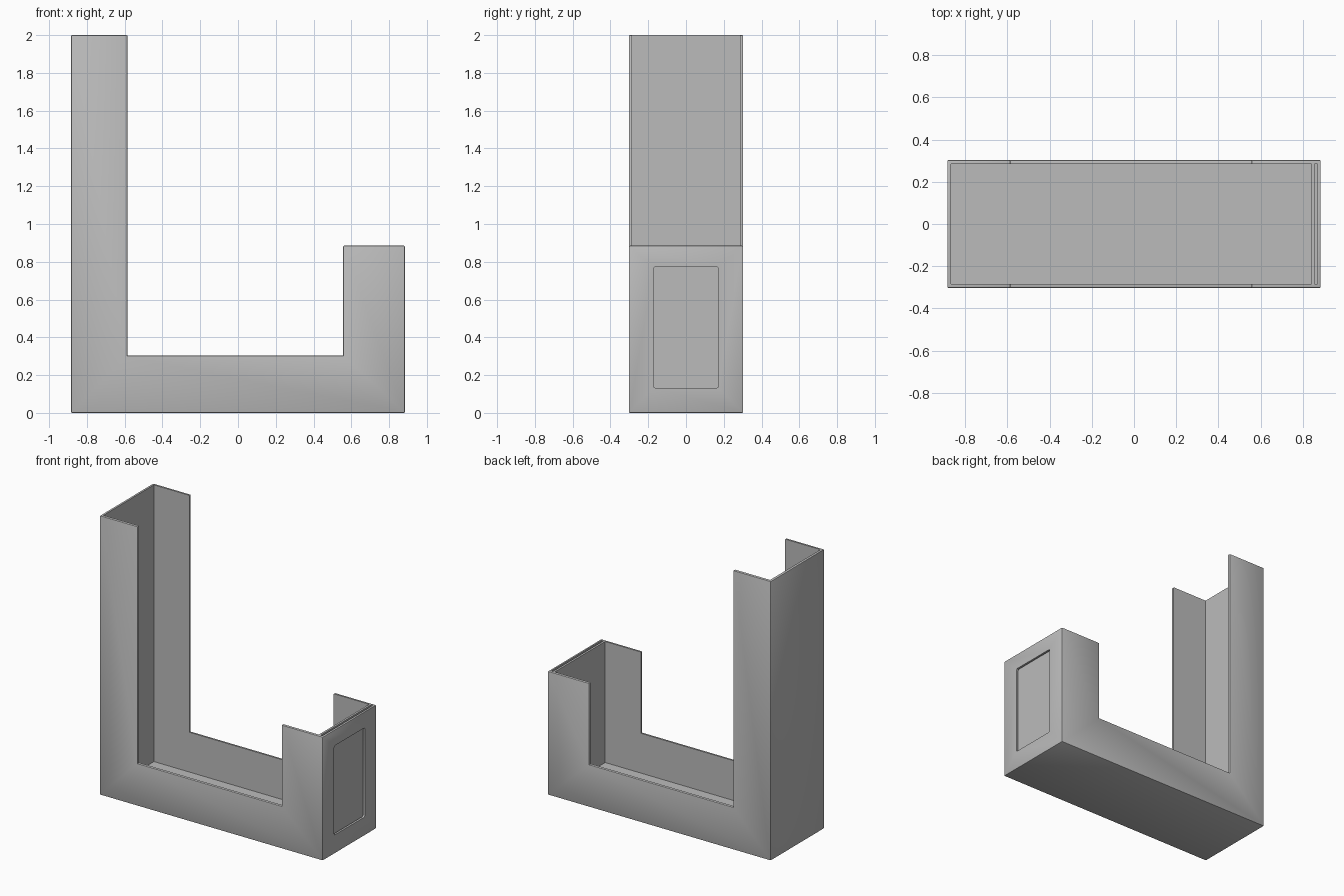
import bpy, bmesh

cube = bpy.data.objects.get("Cube")
if cube:
    bpy.data.objects.remove(cube, do_unlink=True)

# Single plain grey plastic
grey = bpy.data.materials.new("light grey")
grey.use_nodes = True
colour = (0.5, 0.5, 0.5, 1)
grey.diffuse_color = colour
grey.node_tree.nodes["Principled BSDF"].inputs["Base Color"].default_value = colour

HALF_X, HALF_Y = 0.884, 0.303
WALL = 0.018


def make_object(name, bm):
    bmesh.ops.recalc_face_normals(bm, faces=bm.faces)
    mesh = bpy.data.meshes.new(name)
    bm.to_mesh(mesh)
    bm.free()
    obj = bpy.data.objects.new(name, mesh)
    mesh.materials.append(grey)
    bpy.context.collection.objects.link(obj)
    return obj


def box(name, low, high, round_x=0):
    """Box between two corners, optionally rounding the edges along x."""
    bm = bmesh.new()
    bmesh.ops.create_cube(bm, size=1)
    for v in bm.verts:
        v.co = [(a + b) / 2 + c * (b - a) for a, b, c in zip(low, high, v.co)]
    if round_x:
        edges = [e for e in bm.edges
                 if abs(e.verts[0].co.x - e.verts[1].co.x) > 0.001]
        bmesh.ops.bevel(bm, geom=edges, offset=round_x, segments=3,
                        profile=0.5, affect='EDGES')
    return make_object(name, bm)


# Holder shell: tall back, low front, extruded across the width
outline = [(-HALF_X, 0), (HALF_X, 0), (HALF_X, 0.885), (0.556, 0.885),
           (0.556, 0.303), (-0.585, 0.303), (-0.585, 2), (-HALF_X, 2)]
bm = bmesh.new()
side = bm.faces.new([bm.verts.new((x, -HALF_Y, z)) for x, z in outline])
extruded = bmesh.ops.extrude_face_region(bm, geom=[side])["geom"]
for v in extruded:
    if isinstance(v, bmesh.types.BMVert):
        v.co.y = HALF_Y
bmesh.ops.recalc_face_normals(bm, faces=bm.faces)
bmesh.ops.bevel(bm, geom=[e for e in bm.edges if e.is_convex], offset=0.006,
                segments=2, profile=0.5, affect='EDGES')
shell = make_object("holder_shell", bm)

# Hollow interior, slot inside the end wall, and the window opening into it
cutters = [
    box("cavity_cutter", (-HALF_X + WALL, -HALF_Y + WALL, WALL),
        (0.84, HALF_Y - WALL, 2.5)),
    box("slot_cutter", (0.855, -HALF_Y + WALL, 0.1),
        (0.869, HALF_Y - WALL, 2.5)),
    box("window_cutter", (0.86, -0.173, 0.133), (1, 0.173, 0.772), 0.01),
]
for cutter in cutters:
    cutter.hide_render = True
    cutter.hide_set(True)
    cut = shell.modifiers.new(cutter.name, 'BOOLEAN')
    cut.operation = 'DIFFERENCE'
    cut.solver = 'EXACT'
    cut.object = cutter

# Apply the cuts, then drop the helpers
bpy.context.view_layer.objects.active = shell
shell.select_set(True)
for cutter in cutters:
    bpy.ops.object.modifier_apply(modifier=cutter.name)
for cutter in cutters:
    bpy.data.objects.remove(cutter, do_unlink=True)
bpy.ops.object.shade_smooth_by_angle()
